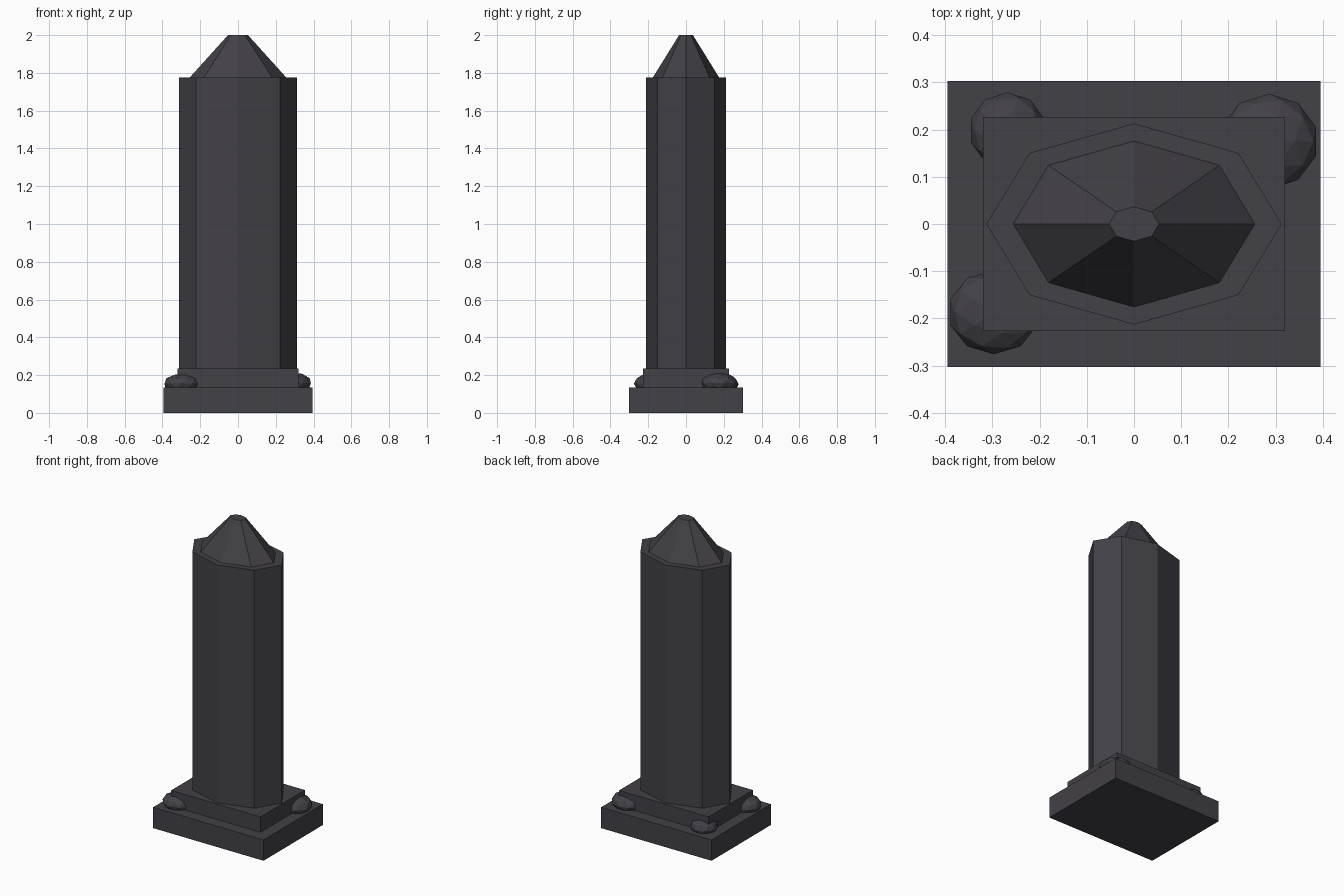
import bpy, bmesh
from mathutils import Matrix

if "Cube" in bpy.data.objects:
    bpy.data.objects.remove(bpy.data.objects["Cube"])

stone = bpy.data.materials.new("dark_stone")
stone.diffuse_color = (0.055, 0.052, 0.063, 1)
stone.use_nodes = True
stone.node_tree.nodes["Principled BSDF"].inputs["Base Color"].default_value = stone.diffuse_color


def make(name, build, center, scale):
    """Build a flat-shaded primitive, scaled and moved into place."""
    bm = bmesh.new()
    build(bm)
    bm.transform(Matrix.Translation(center) @ Matrix.Diagonal((*scale, 1)))
    mesh = bpy.data.meshes.new(name)
    bm.to_mesh(mesh)
    bm.free()
    mesh.materials.append(stone)
    obj = bpy.data.objects.new(name, mesh)
    bpy.context.collection.objects.link(obj)
    return obj


def cube(bm):
    bmesh.ops.create_cube(bm, size=1)


def octagon(top):
    return lambda bm: bmesh.ops.create_cone(
        bm, cap_ends=True, segments=8, radius1=1, radius2=top, depth=1)


def ball(bm):
    bmesh.ops.create_icosphere(bm, subdivisions=2, radius=1)


# Stepped base
make("lower_step", cube, (0, 0, 0.0675), (0.79, 0.606, 0.135))
make("upper_step", cube, (0, 0, 0.185), (0.64, 0.454, 0.1))

# Eight-sided shaft and truncated cap
make("shaft", octagon(1), (0, 0, 1.005), (0.313, 0.213, 1.54))
make("cap", octagon(0.207), (0, 0, 1.8875), (0.256, 0.176, 0.225))

# Flattened rocks lying on three corners of the lower step
rocks = [((-0.268, 0.198, 0.152), (0.082, 0.081, 0.050)),
         ((0.286, 0.175, 0.157), (0.105, 0.101, 0.058)),
         ((-0.297, -0.187, 0.155), (0.097, 0.089, 0.054))]
for i, (center, scale) in enumerate(rocks):
    make(f"rock_{i + 1}", ball, center, scale)
